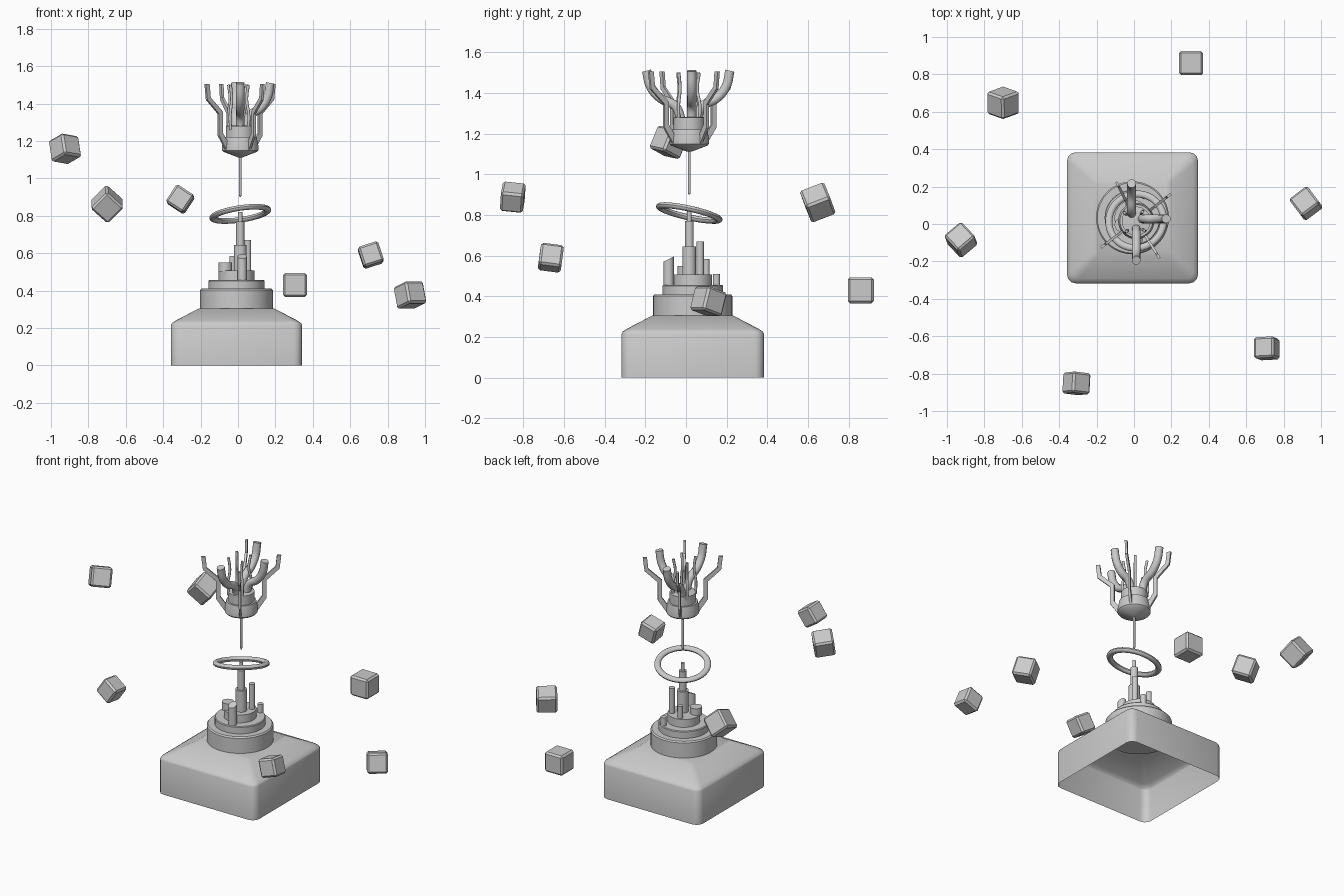
import bpy, bmesh, math
from math import radians, sin, cos, pi
from mathutils import Vector, Euler

if "Cube" in bpy.data.objects:
    bpy.data.objects.remove(bpy.data.objects["Cube"])


def make(name, bm, smooth=True):
    bmesh.ops.recalc_face_normals(bm, faces=bm.faces)
    me = bpy.data.meshes.new(name)
    bm.to_mesh(me)
    bm.free()
    ob = bpy.data.objects.new(name, me)
    bpy.context.collection.objects.link(ob)
    if smooth:
        bpy.ops.object.select_all(action='DESELECT')
        bpy.context.view_layer.objects.active = ob
        ob.select_set(True)
        bpy.ops.object.shade_smooth_by_angle(angle=radians(35))
    return ob


def loft(bm, loops, cap_start=True, cap_end=True):
    rings = [[bm.verts.new(p) for p in lp] for lp in loops]
    n = len(rings[0])
    for a, b in zip(rings, rings[1:]):
        for i in range(n):
            j = (i + 1) % n
            bm.faces.new((a[i], a[j], b[j], b[i]))
    if cap_start:
        bm.faces.new(rings[0][::-1])
    if cap_end:
        bm.faces.new(rings[-1])


def lathe(name, profile, cx, cy, n=40):
    bm = bmesh.new()
    loft(bm, [[(cx + r * cos(2 * pi * i / n), cy + r * sin(2 * pi * i / n), z)
               for i in range(n)] for r, z in profile])
    return make(name, bm)


def tube(name, points, radius):
    cu = bpy.data.curves.new(name, 'CURVE')
    cu.dimensions = '3D'
    cu.bevel_depth = radius
    cu.bevel_resolution = 3
    cu.use_fill_caps = True
    cu.resolution_u = 6
    sp = cu.splines.new('BEZIER')
    sp.bezier_points.add(len(points) - 1)
    for bp, p in zip(sp.bezier_points, points):
        bp.co = p
        bp.handle_left_type = bp.handle_right_type = 'AUTO'
    ob = bpy.data.objects.new(name, cu)
    bpy.context.collection.objects.link(ob)


# Hollow rounded-square base with a sloped roof, open underneath
def rounded_square(h, r, z, cx=-0.008, cy=0.033, seg=3):
    pts = []
    for k, (sx, sy) in enumerate([(1, 1), (-1, 1), (-1, -1), (1, -1)]):
        for s in range(seg + 1):
            a = pi / 2 * (k + s / seg)
            pts.append((cx + sx * (h - r) + r * cos(a), cy + sy * (h - r) + r * sin(a), z))
    return pts


bm = bmesh.new()
loft(bm, [rounded_square(h, r, z) for h, r, z in
          [(0.35, 0.045, 0), (0.35, 0.045, 0.215), (0.345, 0.045, 0.227),
           (0.325, 0.04, 0.24), (0.2, 0.02, 0.305)]], cap_start=False)
make("base_shell", bm)

# Stepped round tiers
BX, BY = -0.008, 0.033
lathe("lower_tier", [(0.195, 0.30), (0.195, 0.402), (0.188, 0.41)], BX, BY, 48)
lathe("middle_tier", [(0.149, 0.40), (0.149, 0.452), (0.145, 0.457)], BX, BY, 48)
lathe("upper_tier", [(0.096, 0.45), (0.096, 0.508)], BX, BY, 48)

# Central stepped mast and surrounding posts
CX, CY = 0.012, 0.016
lathe("mast", [(0.034, 0.5), (0.034, 0.645), (0.022, 0.645), (0.022, 0.77),
               (0.011, 0.77), (0.011, 0.82)], CX, CY, 24)
for x, y, r, z0, z1 in [(0.052, 0.07, 0.018, 0.5, 0.67), (-0.03, 0.10, 0.016, 0.5, 0.585),
                        (-0.068, -0.005, 0.036, 0.5, 0.55), (0.055, 0.15, 0.018, 0.45, 0.51)]:
    lathe("post", [(r, z0), (r, z1)], x, y, 20)
slant = lathe("slanted_post", [(0.025, 0.45), (0.025, 0.583)], 0.022, -0.085, 20)
for v in slant.data.vertices:
    if v.co.z > 0.5:
        v.co.z += (v.co.y + 0.085) * 0.5

# Tilted floating ring
bm = bmesh.new()
N, M = 48, 12
axis = Vector((-0.15, 0.22, 1)).normalized()
rot = Vector((0, 0, 1)).rotation_difference(axis)
grid = []
for i in range(N):
    a = 2 * pi * i / N
    row = []
    for j in range(M):
        b = 2 * pi * j / M
        r = 0.148 + 0.019 * cos(b)
        p = rot @ Vector((r * cos(a), r * sin(a), 0.015 * sin(b)))
        row.append(bm.verts.new(p + Vector((CX, CY, 0.81))))
    grid.append(row)
for i in range(N):
    for j in range(M):
        a, b = grid[i], grid[(i + 1) % N]
        k = (j + 1) % M
        bm.faces.new((a[j], b[j], b[k], a[k]))
make("floating_ring", bm)

# Needle and hanging hub
lathe("needle", [(0.004, 0.9), (0.007, 0.915), (0.007, 1.14)], CX, CY, 12)
lathe("hub", [(0.012, 1.112), (0.09, 1.142), (0.097, 1.15), (0.097, 1.175), (0.088, 1.22),
              (0.077, 1.22), (0.077, 1.28), (0.055, 1.283)], CX, CY, 40)

# Thick curved pipes fanning out of the hub
for dx, dy, ox, oy, s in [(0, 1, -0.025, 0, 1), (0, -1, 0, 0, 1.05), (1, 0, 0, 0.012, 0.8)]:
    pts = [(CX + ox + dx * r * s, CY + oy + dy * r * s, z) for r, z in
           [(0.035, 1.26), (0.065, 1.335), (0.135, 1.375), (0.18, 1.43), (0.2, 1.51)]]
    tube("thick_pipe", pts, 0.024)

# Flat angled prongs around the hub
outer = [(0.095, 1.15), (0.147, 1.23), (0.147, 1.345), (0.225, 1.42), (0.235, 1.505)]
inner = [(0.07, 1.17), (0.122, 1.245), (0.122, 1.358), (0.202, 1.432), (0.21, 1.505)]
for deg in (38, 117, 217, 302):
    d = Vector((cos(radians(deg)), sin(radians(deg)), 0))
    t = Vector((-d.y, d.x, 0)) * 0.007
    c = Vector((CX, CY, 0))
    bm = bmesh.new()
    loft(bm, [[c + d * r + s * t + Vector((0, 0, z)) for r, z, s in
               [(*o, -1), (*o, 1), (*i, 1), (*i, -1)]] for o, i in zip(outer, inner)])
    make("prong", bm, False)

# Thin wires rising from the hub
for x, y in [(-0.04, -0.04), (0.045, 0.065), (-0.05, 0.06), (0.055, -0.035)]:
    tube("thin_wire", [(x, y, 1.26), (x * 1.05, y * 1.05, 1.34),
                       (x * 0.85, y * 0.85, 1.42), (x, y, 1.5)], 0.008)

# Bevelled cubes drifting around the centre
cubes = [((0.305, 0.86, 0.43), 0.128, (0, 0, 0)),
         ((-0.70, 0.648, 0.862), 0.128, (28, 40, 20)),
         ((-0.925, -0.085, 1.158), 0.122, (-22, 8, 40)),
         ((0.92, 0.11, 0.376), 0.122, (-17, 0, 37)),
         ((0.71, -0.665, 0.59), 0.113, (-8, -18, 3)),
         ((-0.308, -0.852, 0.888), 0.113, (-7, 33, -7))]
for loc, size, ang in cubes:
    bm = bmesh.new()
    bmesh.ops.create_cube(bm, size=size)
    bmesh.ops.bevel(bm, geom=bm.edges[:], offset=0.011, segments=1, affect='EDGES')
    ob = make("floating_cube", bm, False)
    ob.location = loc
    ob.rotation_euler = Euler([radians(a) for a in ang])
